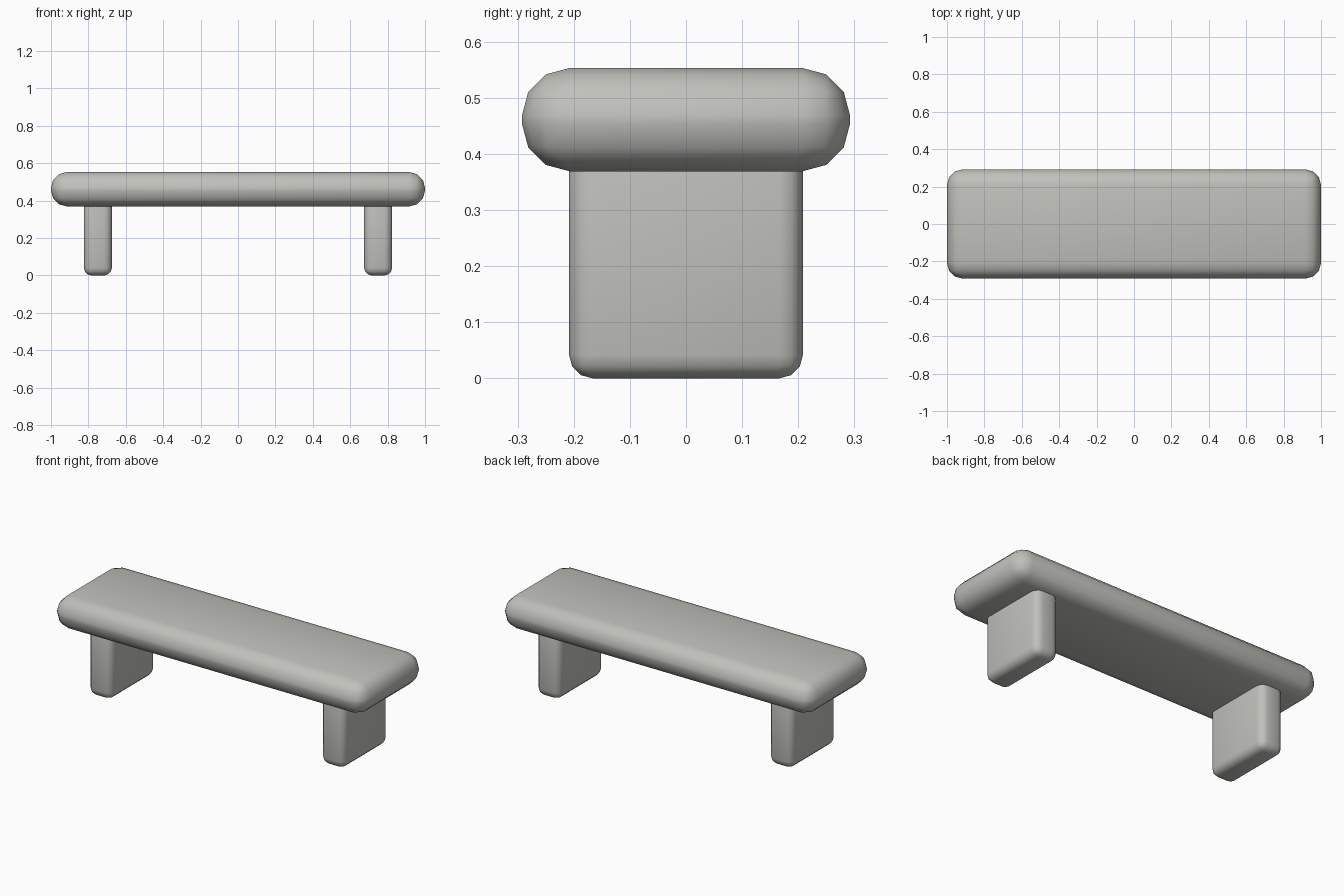
import bpy
import math

cube = bpy.data.objects.get("Cube")
if cube:
    bpy.data.objects.remove(cube, do_unlink=True)

# Single warm grey stone colour
stone = bpy.data.materials.new("warm_grey_stone")
stone.use_nodes = True
colour = (0.53, 0.53, 0.5, 1)
stone.diffuse_color = colour
stone.node_tree.nodes["Principled BSDF"].inputs["Base Color"].default_value = colour


def rounded_block(name, centre, size, radius):
    """Box with softly rounded edges."""
    bpy.ops.mesh.primitive_cube_add(size=1, location=centre)
    block = bpy.context.object
    block.name = name
    block.scale = size
    bpy.ops.object.transform_apply(location=False, rotation=False, scale=True)
    bevel = block.modifiers.new("rounded_edges", "BEVEL")
    bevel.width = radius
    bevel.segments = 3
    bevel.limit_method = "NONE"
    bpy.ops.object.modifier_apply(modifier=bevel.name)
    block.data.materials.append(stone)
    bpy.ops.object.shade_smooth_by_angle(angle=math.radians(40))
    return block


# Seat slab
rounded_block("seat", (0, 0, 0.461), (2, 0.585, 0.184), 0.085)

# Slab legs, with their tops sunk into the seat
for side, sign in (("left", 1), ("right", -1)):
    rounded_block(side + "_leg", (sign * 0.749, 0, 0.23), (0.15, 0.417, 0.46), 0.042)
